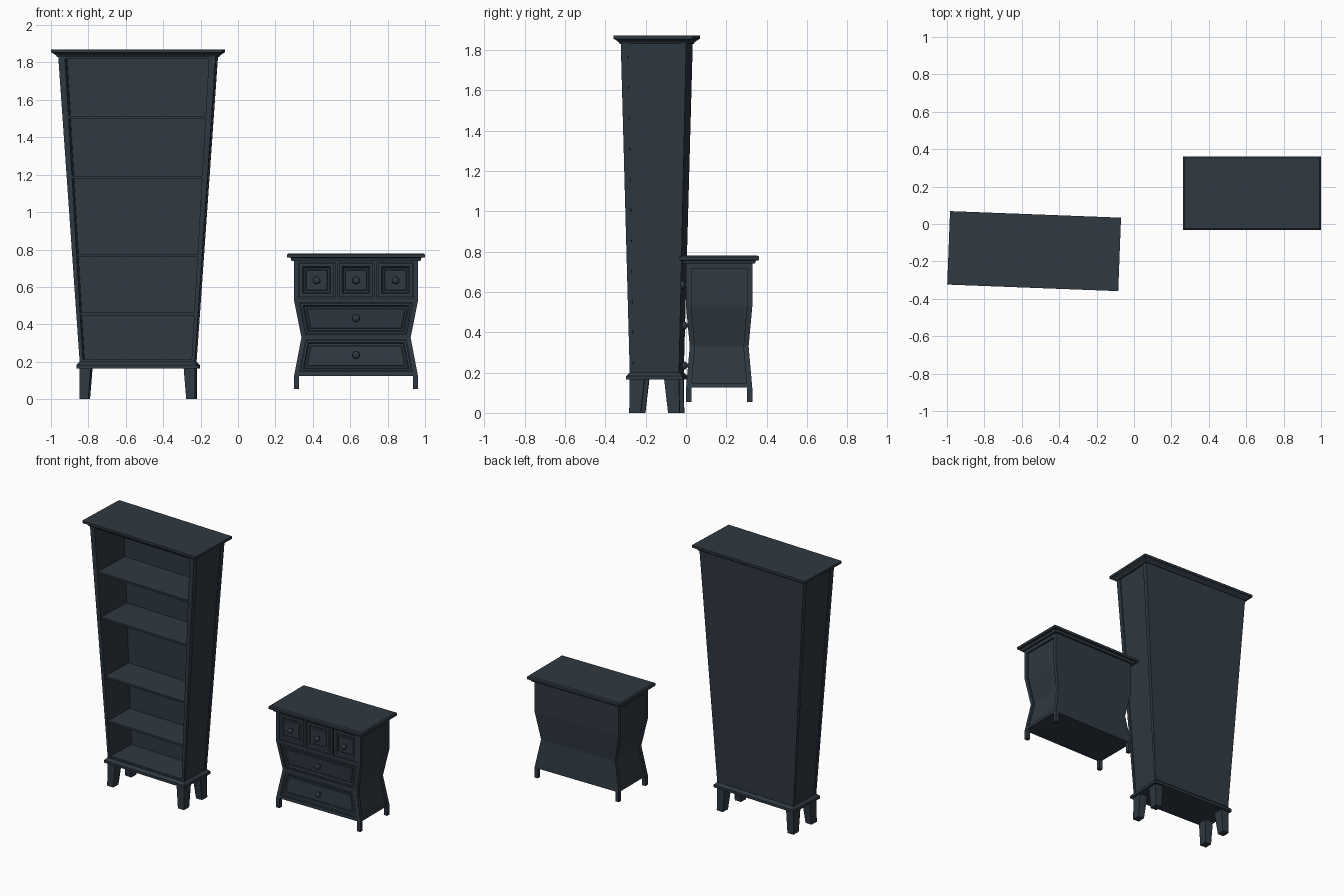
import bpy, bmesh, math

if "Cube" in bpy.data.objects:
    bpy.data.objects.remove(bpy.data.objects["Cube"])

PAINT = bpy.data.materials.new("dark slate paint")
PAINT.diffuse_color = (0.028, 0.041, 0.054, 1)
PAINT.use_nodes = True
PAINT.node_tree.nodes["Principled BSDF"].inputs["Base Color"].default_value = PAINT.diffuse_color


def loft(name, rings, loc, rot=0, insets=()):
    """Stack of rectangles (z, x0, x1, y0, y1); optional insets on front face."""
    bm = bmesh.new()
    loops = []
    for z, x0, x1, y0, y1 in rings:
        x0, x1 = sorted((x0, x1))
        y0, y1 = sorted((y0, y1))
        loops.append([bm.verts.new(p) for p in
                      ((x0, y0, z), (x1, y0, z), (x1, y1, z), (x0, y1, z))])
    bm.faces.new(loops[0][::-1])
    bm.faces.new(loops[-1])
    for a, b in zip(loops, loops[1:]):
        for i in range(4):
            j = (i + 1) % 4
            bm.faces.new((a[i], a[j], b[j], b[i]))
    bmesh.ops.recalc_face_normals(bm, faces=bm.faces)
    if insets:
        bm.normal_update()
        front = min(bm.faces, key=lambda f: f.normal.y)
        for t, d in insets:
            bmesh.ops.inset_region(bm, faces=[front], thickness=t, depth=d,
                                   use_even_offset=True)
    me = bpy.data.meshes.new(name)
    bm.to_mesh(me)
    bm.free()
    ob = bpy.data.objects.new(name, me)
    ob.location = loc
    ob.rotation_euler.z = rot
    me.materials.append(PAINT)
    bpy.context.collection.objects.link(ob)
    return ob


def interp(z, knots):
    for (z0, v0), (z1, v1) in zip(knots, knots[1:]):
        if z <= z1:
            return v0 + (v1 - v0) * max(0, (z - z0) / (z1 - z0))
    return knots[-1][1]


# ---------------- bookcase (flares upward, turned slightly) ----------------
def case(name, rings):
    return loft("bookcase_" + name, rings, (-0.534, -0.145, 0), math.radians(-2.2))


def W(z): return interp(z, [(0.19, 0.3075), (1.83, 0.4215)])
def D(z): return interp(z, [(0.19, 0.122), (1.83, 0.1625)])
def T(z): return interp(z, [(0.19, 0.018), (1.83, 0.036)])


def sym(z, w, d): return (z, -w, w, -d, d)


ENDS = (0.19, 1.835)
case("crown", [sym(1.83, .428, .168), sym(1.838, .432, .172),
               sym(1.852, .452, .19), sym(1.853, .4575, .1965), sym(1.87, .4575, .1965)])
case("base_moulding", [sym(.165, .325, .139), sym(.183, .325, .139), sym(.2, .308, .123)])
case("back_panel", [(z, -W(z) + .004, W(z) - .004, D(z) - .014, D(z)) for z in ENDS])

for s in (-1, 1):
    side = "right" if s > 0 else "left"
    # recessed side panel between two stiles
    case(side + "_panel", [(z, s * (W(z) - T(z)), s * (W(z) - .006), -D(z) + .01, D(z) - .01)
                           for z in ENDS])
    for t in (-1, 1):
        end = "back" if t > 0 else "front"
        case(f"{side}_{end}_stile", [(z, s * (W(z) - T(z)), s * W(z), t * (D(z) - T(z)), t * D(z))
                                     for z in ENDS])
        case(f"{side}_{end}_leg", [(0, s * .262, s * .31, t * .068, t * .125),
                                   (.17, s * .248, s * .31, t * .048, t * .122)])

# shelves
for i, z in enumerate((0.205, 0.455, 0.77, 1.187, 1.508, 1.825)):
    h = .007
    case(f"shelf_{i}", [sym(q, W(q) - T(q) + .003, D(q) - .006) for q in (z - h, z + h)])


# ---------------- chest of drawers (pinched waist) ----------------
def chest(name, rings, insets=()):
    return loft("chest_" + name, rings, (0.631, 0.1645, 0), 0, insets)


KNOTS = (0.125, 0.33, 0.525, 0.75)
def HX(z): return interp(z, list(zip(KNOTS, (.331, .292, .331, .331))))
def HY(z): return interp(z, list(zip(KNOTS, (.164, .146, .164, .164))))


chest("core", [(z, -HX(z) + .012, HX(z) - .012, -HY(z) + .012, HY(z)) for z in KNOTS])
chest("top", [sym(.74, .345, .178), sym(.756, .35, .182), sym(.757, .368, .1975),
              sym(.774, .368, .1975), sym(.78, .36, .189)])

P = .026
for s in (-1, 1):
    side = "right" if s > 0 else "left"
    for t in (-1, 1):
        end = "back" if t > 0 else "front"
        # corner post runs down into the foot
        rings = [(.055, s * (.331 - P), s * .331, t * (.164 - P), t * .164)]
        rings += [(z, s * (HX(z) - P), s * HX(z), t * (HY(z) - P), t * HY(z)) for z in KNOTS]
        chest(f"{side}_{end}_post", rings)
    # side rails above and below the recessed panel
    for nm, z0, z1 in (("lower", .125, .147), ("upper", .715, .75)):
        chest(f"{side}_{nm}_rail", [(z, s * (HX(z) - .02), s * HX(z), -HY(z) + .02, HY(z) - .02)
                                    for z in (z0, z1)])

# front rails between drawers
for i, (z0, z1) in enumerate(((.125, .147), (.318, .346), (.515, .542), (.73, .75))):
    zs = sorted({z0, z1} | {k for k in KNOTS if z0 < k < z1})
    chest(f"front_rail_{i}", [(z, -HX(z) + .02, HX(z) - .02, -HY(z), -HY(z) + .03) for z in zs])
for x in (-.104, .104):
    chest("divider", [(z, x - .007, x + .007, -.164, -.14) for z in (.53, .74)])


def knob(x, z):
    y = .1645 - HY(z)
    bpy.ops.mesh.primitive_cylinder_add(vertices=16, radius=.009, depth=.03,
                                        location=(.631 + x, y, z), rotation=(math.pi / 2, 0, 0))
    bpy.context.object.name = "knob_stem"
    bpy.context.object.data.materials.append(PAINT)
    bpy.ops.mesh.primitive_uv_sphere_add(segments=20, ring_count=12, radius=.02,
                                         location=(.631 + x, y - .017, z))
    ob = bpy.context.object
    ob.name = "knob"
    ob.scale.y = .65
    ob.data.materials.append(PAINT)
    bpy.ops.object.shade_smooth_by_angle()


# drawers: flat border, sunk groove, slightly raised panel
SUNK = ((.018, 0), (.006, -.009), (.010, 0), (.003, .003))
for i, x in enumerate((-.211, 0, .211)):
    chest(f"small_drawer_{i}", [(z, x - .092, x + .092, -.161, -.13) for z in (.546, .726)], SUNK)
    knob(x, .635)
WIDE = ((.012, 0), (.006, -.009), (.010, 0), (.003, .003))
for nm, z0, z1, kz in (("middle", .349, .512, .433), ("lower", .15, .315, .235)):
    chest(nm + "_drawer", [(z, -HX(z) + .029, HX(z) - .029, -HY(z) + .003, -HY(z) + .035)
                           for z in (z0, z1)], WIDE)
    knob(0, kz)
